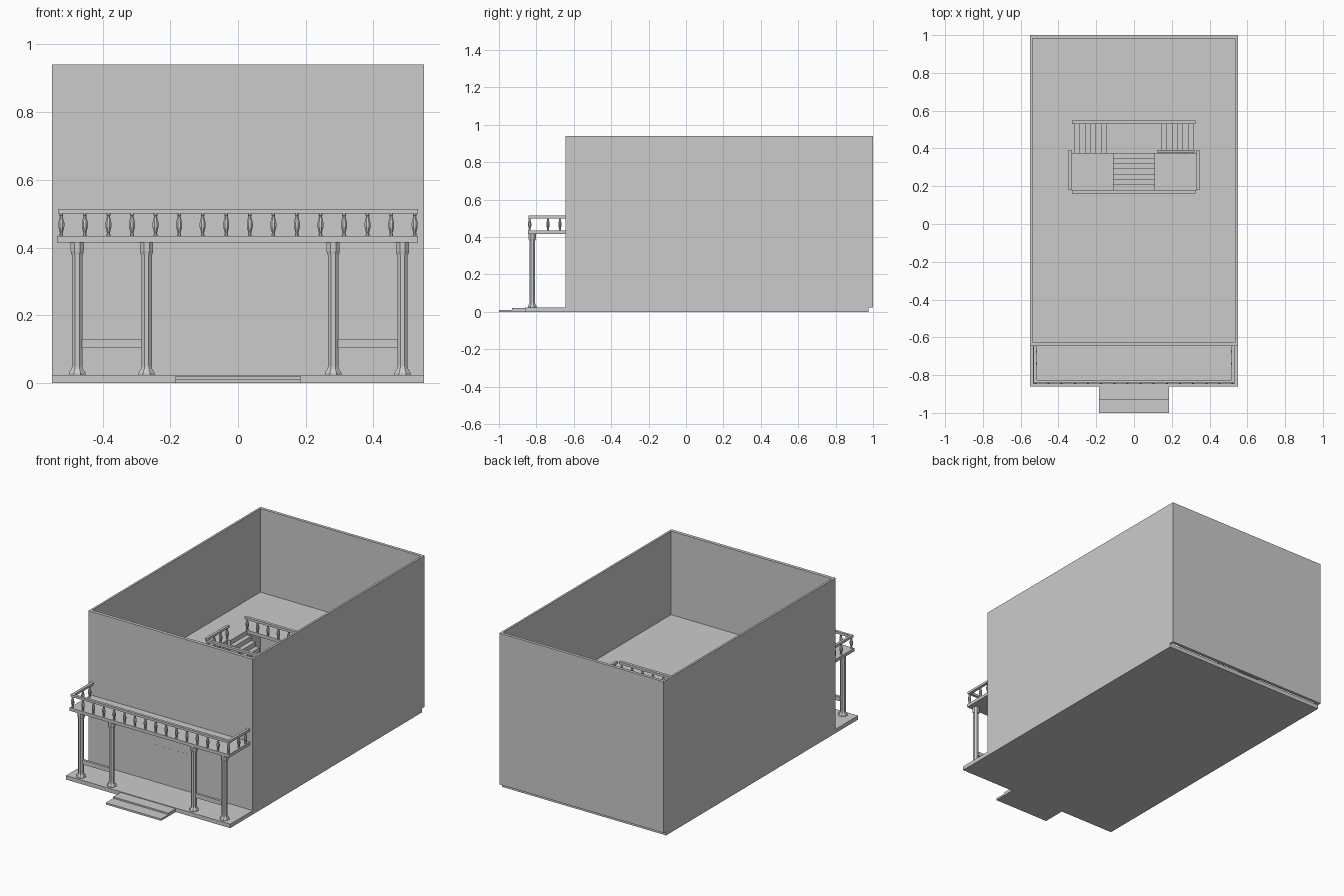
import bpy, math

if "Cube" in bpy.data.objects:
    bpy.data.objects.remove(bpy.data.objects["Cube"])


def mesh_object(name, verts, faces):
    mesh = bpy.data.meshes.new(name)
    mesh.from_pydata(verts, [], faces)
    mesh.update()
    obj = bpy.data.objects.new(name, mesh)
    bpy.context.collection.objects.link(obj)
    return obj


def box(name, x0, x1, y0, y1, z0, z1):
    v = [(x, y, z) for x in (x0, x1) for y in (y0, y1) for z in (z0, z1)]
    f = [(0, 1, 3, 2), (4, 6, 7, 5), (0, 4, 5, 1), (2, 3, 7, 6), (0, 2, 6, 4), (1, 5, 7, 3)]
    return mesh_object(name, v, f)


def lathe(name, x, y, profile, n=8):
    """Closed turned post from (radius, z) pairs."""
    v = [(x + r * math.cos(2 * math.pi * (i + .5) / n), y + r * math.sin(2 * math.pi * (i + .5) / n), z)
         for r, z in profile for i in range(n)]
    f = [(k * n + i, k * n + (i + 1) % n, (k + 1) * n + (i + 1) % n, (k + 1) * n + i)
         for k in range(len(profile) - 1) for i in range(n)]
    f += [tuple(reversed(range(n))), tuple(range(len(v) - n, len(v)))]
    return mesh_object(name, v, f)


def extrude_y(name, pts, y0, y1):
    """Prism from an x-z outline."""
    n = len(pts)
    v = [(x, y, z) for y in (y0, y1) for x, z in pts]
    f = [(i, (i + 1) % n, n + (i + 1) % n, n + i) for i in range(n)]
    f += [tuple(reversed(range(n))), tuple(range(n, 2 * n))]
    return mesh_object(name, v, f)


def baluster(name, x, y, z=0.433, h=0.068):
    prof = [(.006, 0), (.006, .1), (.0045, .15), (.0095, .4), (.0095, .6), (.0045, .88), (.006, .92), (.006, 1)]
    lathe(name, x, y, [(r, z + t * h) for r, t in prof])


def spread(a, b, n):
    return [a + (b - a) * i / (n - 1) for i in range(n)]


FLOOR0, FLOOR1, RAIL0, RAIL1 = 0.415, 0.434, 0.5, 0.514

# Foundation and entry steps
box("foundation", -.55, .55, -.86, .975, 0, .024)
box("lower_step", -.185, .185, -1.0, -.86, 0, .011)
box("upper_step", -.185, .185, -.93, -.86, .011, .02)

# Outer walls, open at the top
box("front_wall", -.55, .55, -.645, -.625, .024, .94)
box("back_wall", -.55, .55, .982, 1.0, .024, .94)
box("left_wall", -.55, -.538, -.625, .982, .024, .94)
box("right_wall", .538, .55, -.625, .982, .024, .94)
box("front_door", -.11, .11, -.6455, -.64, .024, .25)

# Upper floor around the stairwell
HX, HY0, HY1 = .33, .18, .535
box("floor_front", -.538, .538, -.625, HY0, FLOOR0, FLOOR1)
box("floor_back", -.538, .538, HY1, .982, FLOOR0, FLOOR1)
box("floor_left", -.538, -HX, HY0, HY1, FLOOR0, FLOOR1)
box("floor_right", HX, .538, HY0, HY1, FLOOR0, FLOOR1)

# Central flight, landing and two side flights
RISE = (FLOOR1 - .024) / 15
for i in range(7):
    y = .18 + i * .0275
    box(f"central_stair_{i}", -.11, .11, y, .373, .024 + i * RISE, .024 + (i + 1) * RISE)
landing = .024 + 8 * RISE
box("stair_landing", -.145, .145, .373, HY1, .024, landing)
for s, side in ((-1, "left"), (1, "right")):
    for i in range(7):
        xs = sorted((s * (.145 + i * .028), s * HX))
        box(f"{side}_stair_{i}", *xs, .373, HY1, landing + (i - 1) * RISE, landing + (i + 1) * RISE)

# Stairwell railings on the upper floor
for name, y in (("front", .17), ("back", .538)):
    box(f"stairwell_{name}_rail", -.328, .325, y - .009, y + .009, RAIL0, RAIL1)
    for i, x in enumerate(spread(-.315, .312, 10)):
        baluster(f"stairwell_{name}_baluster_{i}", x, y)
for s, side in ((-1, "left"), (1, "right")):
    x = s * .339
    box(f"stairwell_{side}_rail", x - .008, x + .008, .18, .392, RAIL0, RAIL1)
    for i, y in enumerate(spread(.195, .38, 4)):
        baluster(f"stairwell_{side}_baluster_{i}", x, y)

# Sloped handrail beside the right flight
za, zb = landing + .068, RAIL0
extrude_y("stair_handrail", [(.125, za), (.32, zb), (.32, zb + .014), (.125, za + .014)], .375, .391)
for i, x in enumerate(spread(.15, .31, 5)):
    top = za + (zb - za) * (x - .125) / .195
    baluster(f"stair_baluster_{i}", x, .383, top - .066, .07)

# Front balcony
box("balcony_floor", -.535, .531, -.846, -.645, FLOOR0, FLOOR1)
box("balcony_front_rail", -.531, .531, -.843, -.827, RAIL0, RAIL1)
for i, x in enumerate(spread(-.522, .522, 16)):
    baluster(f"balcony_front_baluster_{i}", x, -.836)
for s, side in ((-1, "left"), (1, "right")):
    xs = sorted((s * .515, s * .531))
    box(f"balcony_{side}_rail", *xs, -.827, -.645, RAIL0, RAIL1)
    for i, y in enumerate((-.738, -.674)):
        baluster(f"balcony_{side}_baluster_{i}", s * .522, y)

# Porch columns and the low rails between each pair
COLUMN = [(.026, .024), (.026, .03), (.018, .042), (.0165, .05), (.0165, .38),
          (.019, .38), (.021, .39), (.021, .415)]
columns = (-.475, -.27, .281, .486)
for i, x in enumerate(columns):
    lathe(f"porch_column_{i}", x, -.822, COLUMN)
for i in (0, 2):
    box(f"porch_rail_{i // 2}", columns[i], columns[i + 1], -.829, -.815, .104, .13)
